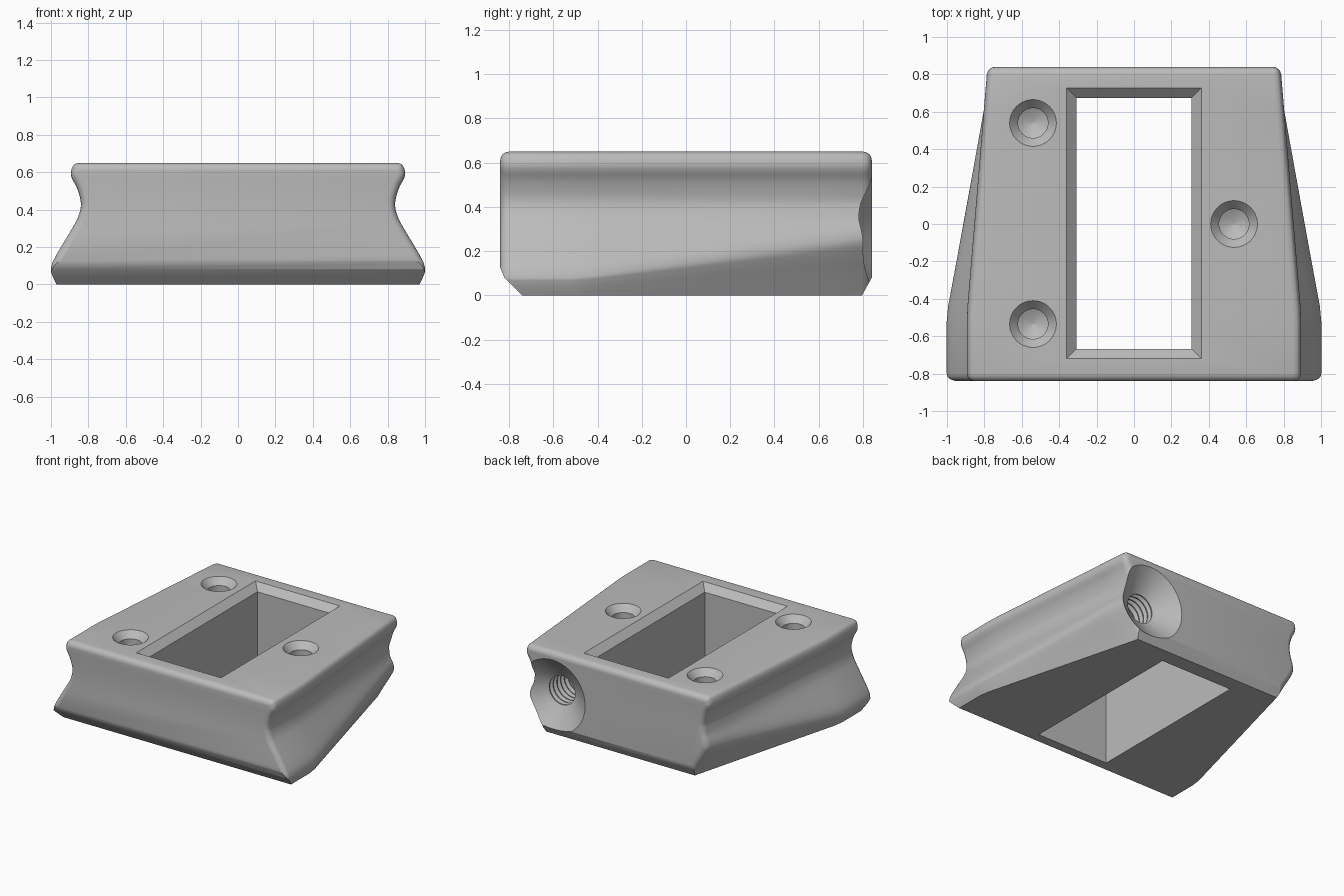
import bpy, bmesh, math
from mathutils import Vector

old = bpy.data.objects.get("Cube")
if old:
    bpy.data.objects.remove(old, do_unlink=True)

grey = bpy.data.materials.new("plain grey")
grey.use_nodes = True
grey.diffuse_color = (0.5, 0.5, 0.5, 1)
grey.node_tree.nodes["Principled BSDF"].inputs["Base Color"].default_value = (0.5, 0.5, 0.5, 1)

FRONT, BACK, KINK, ROUND = -0.84, 0.84, -0.48, 0.04


def make_object(name, bm):
    bmesh.ops.recalc_face_normals(bm, faces=bm.faces)
    mesh = bpy.data.meshes.new(name)
    bm.to_mesh(mesh)
    bm.free()
    mesh.materials.append(grey)
    obj = bpy.data.objects.new(name, mesh)
    bpy.context.collection.objects.link(obj)
    return obj


def loft(rings):
    """Skin closed rings of equal length and cap both ends."""
    bm = bmesh.new()
    loops = [[bm.verts.new(p) for p in ring] for ring in rings]
    n = len(loops[0])
    for a, b in zip(loops, loops[1:]):
        for i in range(n):
            j = (i + 1) % n
            bm.faces.new((a[i], a[j], b[j], b[i]))
    bm.faces.new(loops[0])
    bm.faces.new(loops[-1])
    return bm


def smooth_path(pts, steps=4):
    """Catmull-Rom curve through the points."""
    p = [Vector(q) for q in pts]
    p = [2 * p[0] - p[1]] + p + [p[-1] + Vector((-0.03, 0))]
    out = []
    for a, b, c, d in zip(p, p[1:], p[2:], p[3:]):
        for k in range(steps):
            t = k / steps
            out.append(0.5 * (2 * b + (c - a) * t + (2 * a - 5 * b + 4 * c - d) * t * t
                              + (3 * b - a - 3 * c + d) * t ** 3))
    return out + [p[-2]]


# Side profiles (half width, height) at the front and back ends
front_side = smooth_path([(.97, 0), (.985, .03), (.997, .06), (1, .085), (.979, .144),
                          (.893, .289), (.855, .36), (.84, .433), (.86, .513),
                          (.888, .567), (.893, .6), (.88, .637), (.85, .65)])
back_side = smooth_path([(.62, 0), (.68, .104), (.735, .195), (.76, .25), (.757, .3),
                         (.742, .345), (.733, .39), (.73, .433), (.75, .513),
                         (.778, .567), (.783, .6), (.77, .637), (.74, .65)])


def section(y, inset=0):
    t = max(0, (y - KINK) / (BACK - KINK))
    half = [a.lerp(b, t) for a, b in zip(front_side, back_side)]
    moved = []
    for i, p in enumerate(half):
        d = half[min(i + 1, len(half) - 1)] - half[max(i - 1, 0)]
        normal = Vector((d.y, -d.x)).normalized()
        q = p - normal * inset
        moved.append((q.x, 0 if i == 0 else q.y))
    return [(x, y, z) for x, z in moved] + [(-x, y, z) for x, z in reversed(moved)]


# Body: lofted block with rounded ends
angles = [math.radians(a) for a in (0, 22.5, 45, 67.5, 90)]
ends = [(ROUND * (1 - math.sin(a)), ROUND * (1 - math.cos(a))) for a in angles]
rings = [section(FRONT + dy, inset) for inset, dy in
         [(i, d) for i, d in ends]]
rings += [section(KINK - 0.04), section(KINK + 0.04)]
rings += [section(KINK + (BACK - KINK) * k / 6) for k in range(1, 6)]
rings += [section(BACK - dy, inset) for inset, dy in reversed(ends)]
bm = loft(rings)

# Lower end chamfers: (point, outward direction)
for y, z, ny, nz in ((-0.74, 0, -1, -1), (-0.825, 0.09, -1, -0.41),
                     (0.795, 0, 1, -0.56)):
    cut = bmesh.ops.bisect_plane(bm, geom=bm.verts[:] + bm.edges[:] + bm.faces[:],
                                 plane_co=(0, y, z), plane_no=(0, ny, nz), clear_outer=True)
    rim = [e for e in cut["geom_cut"] if isinstance(e, bmesh.types.BMEdge)]
    bmesh.ops.holes_fill(bm, edges=rim, sides=0)
body = make_object("body", bm)


def lathe(name, profile, place, sides=48):
    """Turn (radius, depth) pairs into a cutter; place maps local to world."""
    ring_list = [[place(r * math.cos(2 * math.pi * k / sides),
                        r * math.sin(2 * math.pi * k / sides), d)
                  for k in range(sides)] for r, d in profile]
    return make_object(name, loft(ring_list))


def rect(w, y0, y1, z):
    return [(-w, y0, z), (w, y0, z), (w, y1, z), (-w, y1, z)]


# Rectangular through opening with chamfered mouth
cutters = [make_object("opening_cutter", loft([
    rect(0.307, -0.667, 0.675, -0.1), rect(0.307, -0.667, 0.675, 0.6),
    rect(0.36, -0.72, 0.727, 0.65), rect(0.36, -0.72, 0.727, 0.75)]))]

# Three countersunk blind holes in the top
for hx, hy in ((-0.54, 0.54), (-0.54, -0.535), (0.535, 0)):
    cutters.append(lathe("screw_hole_cutter",
                         [(.125, -.1), (.125, 0), (.08, .05), (.08, .35), (.002, .39)],
                         lambda u, v, d, hx=hx, hy=hy: (hx + u, hy + v, 0.65 - d)))

# Threaded hole with wide conical mouth in the back
thread = [(0.28, -0.1), (0.28, 0), (0.13, 0.11)]
for k in range(10):
    d = 0.12 + k * 0.045
    thread += [(.11, d), (.11, d + .008), (.135, d + .022), (.135, d + .03)]
thread += [(.11, .58), (.002, .63)]
cutters.append(lathe("threaded_hole_cutter", thread,
                     lambda u, v, d: (0.55 + u, BACK - d, 0.31 + v)))

bpy.context.view_layer.objects.active = body
body.select_set(True)
for c in cutters:
    c.hide_render = True
    mod = body.modifiers.new(c.name, 'BOOLEAN')
    mod.operation = 'DIFFERENCE'
    mod.solver = 'EXACT'
    mod.object = c
    bpy.ops.object.modifier_apply(modifier=mod.name)
    bpy.data.objects.remove(c, do_unlink=True)
bpy.ops.object.shade_smooth_by_angle(angle=math.radians(28))
